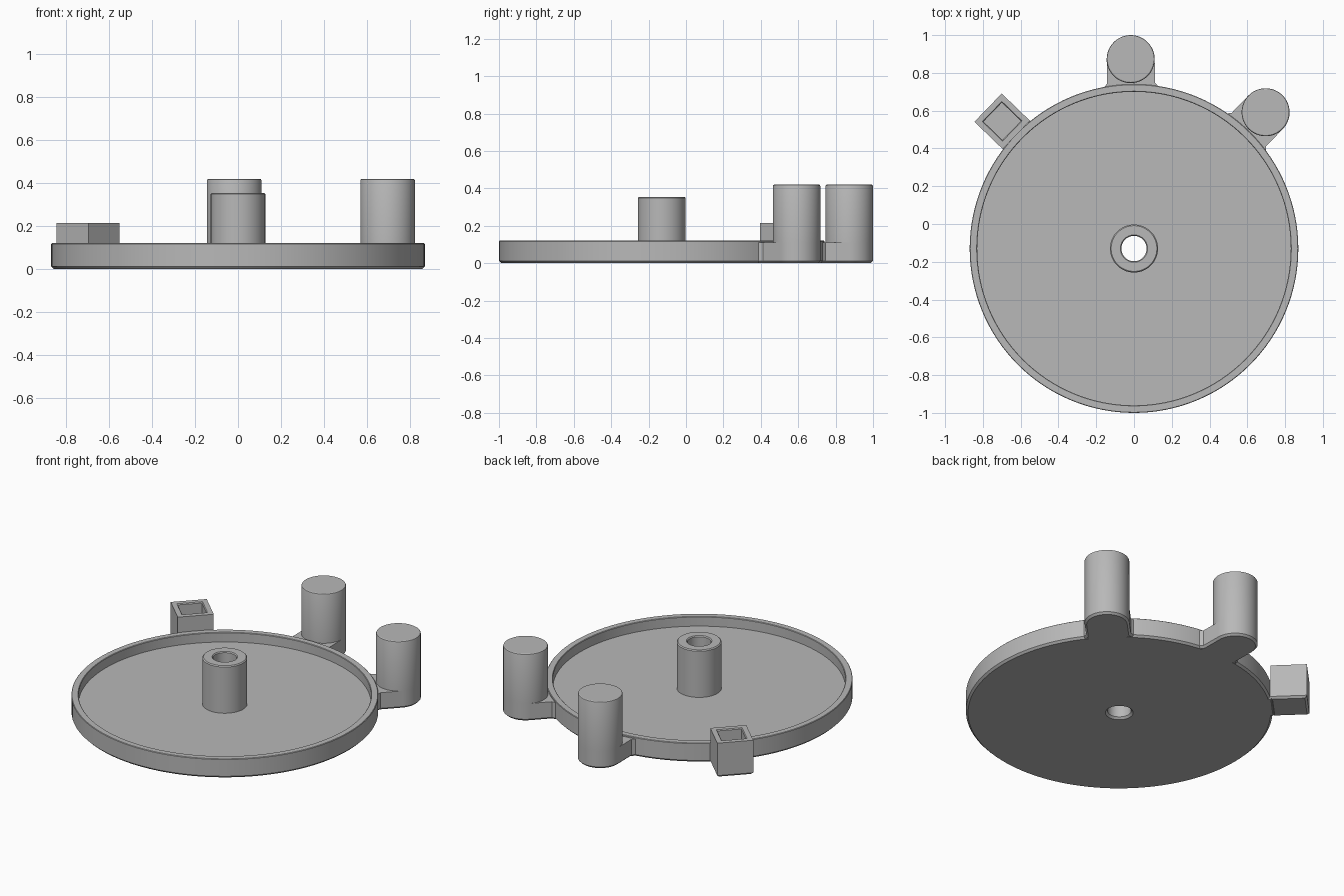
import bpy, bmesh
from math import sin, cos, pi, radians
from mathutils import Matrix, Vector

if "Cube" in bpy.data.objects:
    bpy.data.objects.remove(bpy.data.objects["Cube"], do_unlink=True)

HUB = Vector((0, -0.13, 0))      # centre of the dish
POST_R = 0.127
CHAMFER = 0.012

grey = bpy.data.materials.new("plain grey")
grey.use_nodes = True
colour = (0.48, 0.48, 0.48, 1)
grey.diffuse_color = colour
grey.node_tree.nodes["Principled BSDF"].inputs["Base Color"].default_value = colour


def finish(name, bm, matrix):
    """Turn a bmesh into a named, shaded object."""
    bmesh.ops.recalc_face_normals(bm, faces=bm.faces)
    mesh = bpy.data.meshes.new(name)
    bm.to_mesh(mesh)
    bm.free()
    mesh.materials.append(grey)
    obj = bpy.data.objects.new(name, mesh)
    obj.matrix_world = matrix
    bpy.context.collection.objects.link(obj)
    bpy.ops.object.select_all(action='DESELECT')
    obj.select_set(True)
    bpy.context.view_layer.objects.active = obj
    bpy.ops.object.shade_smooth_by_angle(angle=radians(30))
    return obj


def lathe(name, profile, matrix, steps, closed):
    """Spin an (r, z) profile about the local z axis."""
    bm = bmesh.new()
    verts = [bm.verts.new((r, 0, z)) for r, z in profile]
    pairs = list(zip(verts, verts[1:]))
    if closed:
        pairs.append((verts[-1], verts[0]))
    edges = [bm.edges.new(p) for p in pairs]
    bmesh.ops.spin(bm, geom=verts + edges, axis=(0, 0, 1), cent=(0, 0, 0),
                   angle=2 * pi, steps=steps)
    bmesh.ops.remove_doubles(bm, verts=bm.verts, dist=1e-5)
    return finish(name, bm, matrix)


def slab(outline, height):
    """Extrude an outline upward and chamfer its bottom edges."""
    bm = bmesh.new()
    base = bm.faces.new([bm.verts.new((x, y, 0)) for x, y in outline])
    top = bmesh.ops.extrude_face_region(bm, geom=[base], use_keep_orig=True)
    moved = [v for v in top["geom"] if isinstance(v, bmesh.types.BMVert)]
    bmesh.ops.translate(bm, verts=moved, vec=(0, 0, height))
    bottom = [e for e in bm.edges if all(v.co.z < 1e-6 for v in e.verts)]
    bmesh.ops.bevel(bm, geom=bottom, offset=CHAMFER, segments=1, affect='EDGES')
    return bm


def around(angle, distance=0, z=0):
    """Placement on a spoke of the dish, local x pointing outward."""
    return (Matrix.Translation(HUB) @ Matrix.Rotation(radians(angle), 4, 'Z')
            @ Matrix.Translation((distance, 0, z)))


# Dish with raised rim and hollow centre post
lathe("dish_with_post", [
    (0.079, 0), (0.858, 0), (0.87, CHAMFER), (0.87, 0.117), (0.867, 0.12),
    (0.833, 0.12), (0.83, 0.117), (0.83, 0.06), (POST_R, 0.06),
    (POST_R, 0.349), (0.121, 0.355), (0.072, 0.355), (0.067, 0.349),
    (0.067, CHAMFER)], around(0), 128, True)

# Two solid pillars on short rounded arms
REACH, ARM_TOP = 1.003, 0.11
for side, angle in (("left", 46), ("back", 91)):
    arc = [(REACH + POST_R * cos(a), POST_R * sin(a))
           for a in (pi * (i / 32 - 0.5) for i in range(33))]
    outline = [(0.84, -0.143), (0.857, -0.143), (0.875, -POST_R)] + arc
    outline += [(0.875, POST_R), (0.857, 0.143), (0.84, 0.143)]
    finish(side + "_arm", slab(outline, ARM_TOP), around(angle))
    lathe(side + "_pillar", [
        (POST_R, 0), (POST_R, 0.302), (0.125, 0.307), (0.12, 0.31), (0, 0.31)],
        around(angle, REACH, ARM_TOP), 64, False)

# Square socket block touching the rim
half = 0.104
bm = slab([(-half, -half), (half, -half), (half, half), (-half, half)], 0.215)
top = [f for f in bm.faces if f.calc_center_median().z > 0.214]
bmesh.ops.inset_region(bm, faces=top, thickness=0.042)
bmesh.ops.inset_region(bm, faces=top, thickness=0.006, depth=-0.006)
pit = bmesh.ops.extrude_face_region(bm, geom=top)
bmesh.ops.delete(bm, geom=top, context='FACES_ONLY')
bmesh.ops.translate(bm, vec=(0, 0, -0.08),
                    verts=[v for v in pit["geom"] if isinstance(v, bmesh.types.BMVert)])
finish("socket_block", bm, around(136, 0.97))

# Web joining the socket block to the rim
web = [(0.84, -half), (0.88, -half), (0.88, half), (0.84, half)]
finish("socket_web", slab(web, 0.117), around(136))
